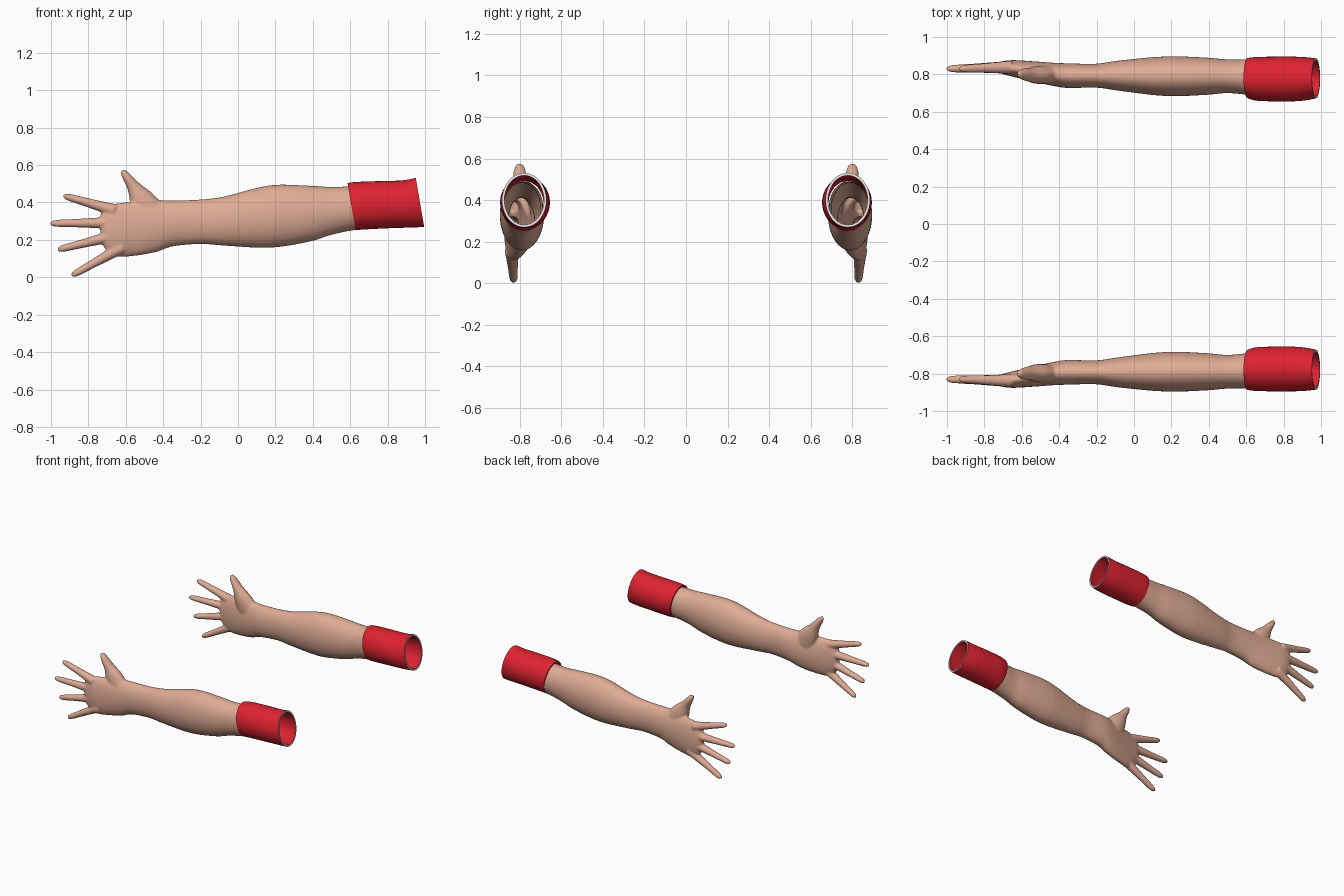
import bpy, bmesh, math
from mathutils import Vector

if "Cube" in bpy.data.objects:
    bpy.data.objects.remove(bpy.data.objects["Cube"])


def material(name, rgb):
    m = bpy.data.materials.new(name)
    m.diffuse_color = (*rgb, 1)
    m.use_nodes = True
    m.node_tree.nodes["Principled BSDF"].inputs["Base Color"].default_value = m.diffuse_color
    return m


SKIN = material("skin", (0.74, 0.41, 0.30))
RED = material("red cloth", (0.74, 0.016, 0.03))
RIM = material("pale hem", (0.80, 0.80, 0.80))


def smooth_path(sections, steps):
    """Catmull-Rom interpolation of the section values."""
    pts = [Vector(s) for s in sections]
    pts = [pts[0]] + pts + [pts[-1]]
    out = []
    for a, b, c, d in zip(pts, pts[1:], pts[2:], pts[3:]):
        for i in range(steps):
            t = i / steps
            out.append(0.5 * (2 * b + (c - a) * t + (2 * a - 5 * b + 4 * c - d) * t * t
                              + (3 * b - a - 3 * c + d) * t ** 3))
    return out + [pts[-1]]


def ring(bm, s, n, sides):
    """Oval ring: s = x, y, z, half width along n, half width in y."""
    x, y, z, w, h = s
    angles = [2 * math.pi * i / sides for i in range(sides)]
    return [bm.verts.new((x + n[0] * w * math.sin(a), y + h * math.cos(a),
                          z + n[1] * w * math.sin(a))) for a in angles]


def bridge(bm, r1, r2, mat=0):
    k = len(r1)
    for i in range(k):
        f = bm.faces.new((r1[i], r1[(i + 1) % k], r2[(i + 1) % k], r2[i]))
        f.material_index = mat


def solid_tube(bm, sections, n, sides, steps=4):
    rings = [ring(bm, s, n, sides) for s in smooth_path(sections, steps)]
    for r1, r2 in zip(rings, rings[1:]):
        bridge(bm, r1, r2)
    bm.faces.new(rings[0])
    bm.faces.new(rings[-1])


def finish(name, bm, mats):
    bmesh.ops.recalc_face_normals(bm, faces=bm.faces[:])
    me = bpy.data.meshes.new(name)
    bm.to_mesh(me)
    bm.free()
    for m in mats:
        me.materials.append(m)
    ob = bpy.data.objects.new(name, me)
    bpy.context.collection.objects.link(ob)
    return ob


def mirror_and_shade(ob, angle):
    bpy.ops.object.select_all(action='DESELECT')
    ob.select_set(True)
    bpy.context.view_layer.objects.active = ob
    bpy.ops.object.shade_smooth_by_angle(angle=math.radians(angle))
    m = ob.modifiers.new("other side", 'MIRROR')
    m.use_axis = (False, True, False)


# Forearm, wrist and palm
bm = bmesh.new()
solid_tube(bm, [
    (0.74, -0.785, 0.380, 0.115, 0.095),
    (0.62, -0.785, 0.370, 0.118, 0.095),
    (0.50, -0.790, 0.355, 0.128, 0.090),
    (0.38, -0.790, 0.340, 0.150, 0.100),
    (0.17, -0.790, 0.325, 0.167, 0.106),
    (-0.07, -0.793, 0.301, 0.132, 0.082),
    (-0.20, -0.793, 0.297, 0.119, 0.064),
    (-0.35, -0.793, 0.288, 0.123, 0.066),
    (-0.43, -0.800, 0.275, 0.138, 0.062),
    (-0.54, -0.816, 0.260, 0.144, 0.054),
    (-0.65, -0.832, 0.253, 0.142, 0.044),
    (-0.71, -0.836, 0.262, 0.110, 0.032),
    (-0.735, -0.836, 0.268, 0.070, 0.015)], (0, 1), 40)

# Fingers: base x, z and tip x, z
for bx, bz, tx, tz in ((-0.66, 0.358, -0.935, 0.437), (-0.66, 0.292, -1.004, 0.288),
                       (-0.65, 0.225, -0.965, 0.147), (-0.62, 0.160, -0.890, 0.008)):
    d = Vector((tx - bx, tz - bz)).normalized()
    profile = ((0, 0.034), (0.3, 0.028), (0.6, 0.023), (0.85, 0.020), (0.95, 0.016), (1, 0.007))
    solid_tube(bm, [(bx + (tx - bx) * t, -0.838 + 0.008 * t, bz + (tz - bz) * t, r, r * 1.05)
                    for t, r in profile], (-d.y, d.x), 16)

# Thumb
solid_tube(bm, [
    (-0.47, -0.800, 0.340, 0.085, 0.050),
    (-0.515, -0.797, 0.415, 0.068, 0.048),
    (-0.555, -0.797, 0.480, 0.038, 0.038),
    (-0.588, -0.800, 0.528, 0.026, 0.032),
    (-0.610, -0.801, 0.560, 0.018, 0.022),
    (-0.618, -0.802, 0.574, 0.007, 0.010)], (0.86, 0.5), 20)

# Fuse into one skin, then open the upper end
blend = finish("arm_blend", bm, [SKIN])
rm = blend.modifiers.new("fuse", 'REMESH')
rm.mode = 'VOXEL'
rm.voxel_size = 0.007
sm = blend.modifiers.new("soften", 'SMOOTH')
sm.factor = 0.5
sm.iterations = 5
dg = bpy.context.evaluated_depsgraph_get()
bm = bmesh.new()
bm.from_mesh(blend.evaluated_get(dg).to_mesh())
bpy.data.objects.remove(blend)
bmesh.ops.bisect_plane(bm, geom=bm.verts[:] + bm.edges[:] + bm.faces[:],
                       plane_co=(0.66, 0, 0.38), plane_no=(1, 0, 0.17), clear_outer=True)
for f in bm.faces:
    f.material_index = 0
mirror_and_shade(finish("arm", bm, [SKIN]), 80)

# Sleeve: outer wall, pale hem at the open end, inner wall
bm = bmesh.new()
outer = smooth_path([
    (0.607, -0.780, 0.378, 0.126, 0.107),
    (0.66, -0.776, 0.383, 0.127, 0.117),
    (0.80, -0.775, 0.389, 0.126, 0.120),
    (0.90, -0.776, 0.392, 0.126, 0.117),
    (0.973, -0.779, 0.400, 0.131, 0.107)], 4)
inner = [s - Vector((0, 0, 0, 0.012, 0.012)) for s in reversed(outer)]
rings = [ring(bm, s, (-0.17, 1), 40) for s in outer + inner]
for i, r in enumerate(rings):
    bridge(bm, r, rings[(i + 1) % len(rings)], 1 if i == len(outer) - 1 else 0)
mirror_and_shade(finish("sleeve", bm, [RED, RIM]), 40)
